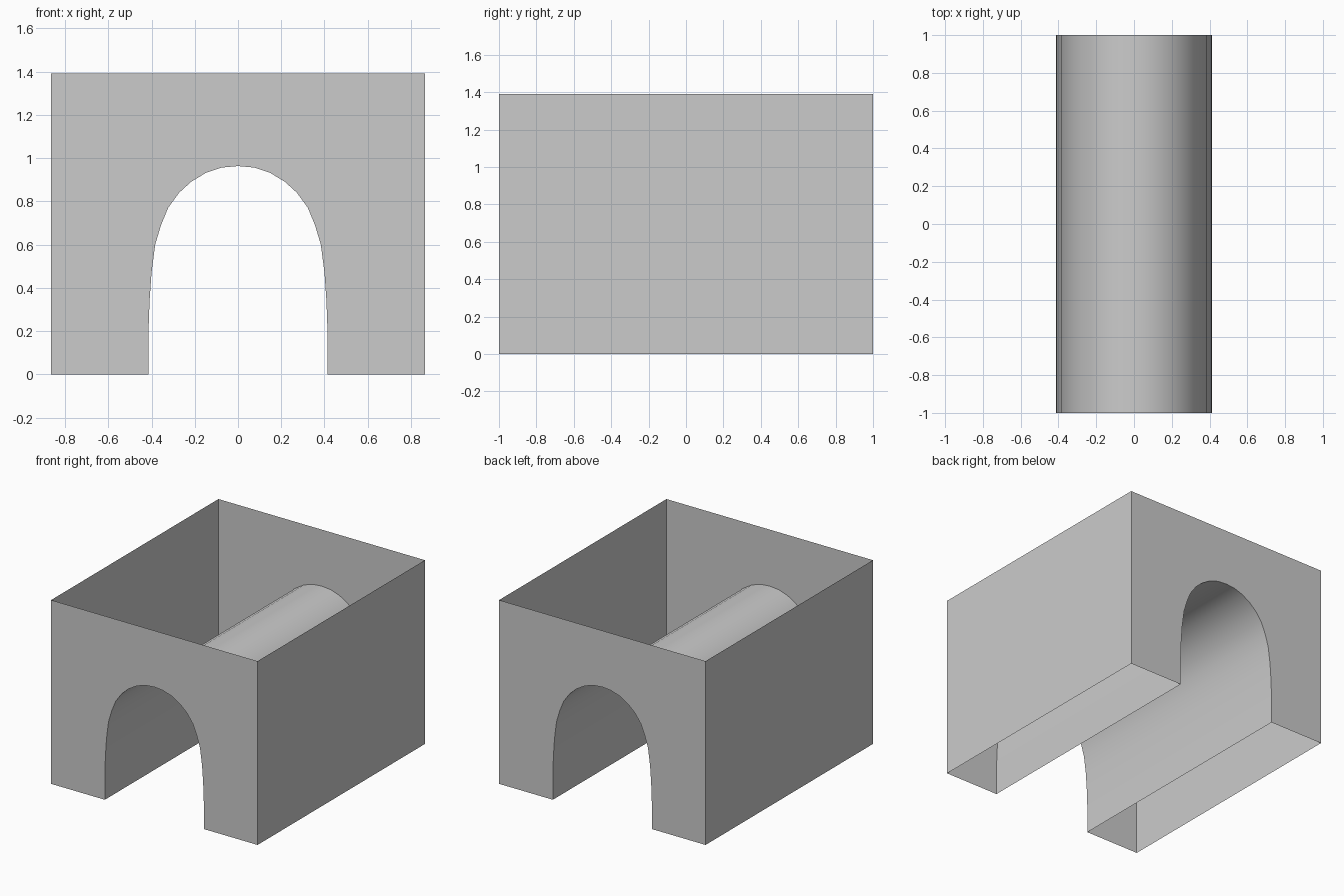
import bpy

if "Cube" in bpy.data.objects:
    bpy.data.objects.remove(bpy.data.objects["Cube"])

HALF_W, HALF_D, HEIGHT = 0.864, 1.0, 1.39

# Half profile of the arch opening, from foot to crown (x, z)
half = [(0.414, 0), (0.414, 0.2), (0.409, 0.34), (0.400, 0.47), (0.383, 0.60),
        (0.356, 0.69), (0.323, 0.77), (0.272, 0.84), (0.217, 0.89),
        (0.148, 0.932), (0.075, 0.956)]
arch = [(-x, z) for x, z in half] + [(0, 0.963)] + half[::-1]


def make_object(name, verts, faces, smooth=False):
    mesh = bpy.data.meshes.new(name)
    mesh.from_pydata(verts, [], faces)
    mesh.polygons.foreach_set("use_smooth", [smooth] * len(faces))
    mesh.update()
    obj = bpy.data.objects.new(name, mesh)
    bpy.context.collection.objects.link(obj)
    return obj


def sheet(name, profile, flip=False, smooth=False):
    """Sweep an xz profile along the full depth as an open sheet."""
    n = len(profile)
    verts = [(x, y, z) for y in (-HALF_D, HALF_D) for x, z in profile]
    faces = [(i, i + 1, n + i + 1, n + i) for i in range(n - 1)]
    if flip:
        faces = [f[::-1] for f in faces]
    return make_object(name, verts, faces, smooth)


def end_wall(name, y):
    """Flat wall with the arch opening cut out of it."""
    outline = [(-HALF_W, 0)] + arch + [(HALF_W, 0), (HALF_W, HEIGHT), (-HALF_W, HEIGHT)]
    face = tuple(range(len(outline)))
    return make_object(name, [(x, y, z) for x, z in outline],
                       [face if y < 0 else face[::-1]])


# Front and back walls
end_wall("front_wall", -HALF_D)
end_wall("back_wall", HALF_D)

# Side walls; top and bottom of the shell stay open
sheet("left_wall", [(-HALF_W, 0), (-HALF_W, HEIGHT)], flip=True)
sheet("right_wall", [(HALF_W, 0), (HALF_W, HEIGHT)])

# Tunnel vault running between the two arches
sheet("tunnel_vault", arch, smooth=True)
